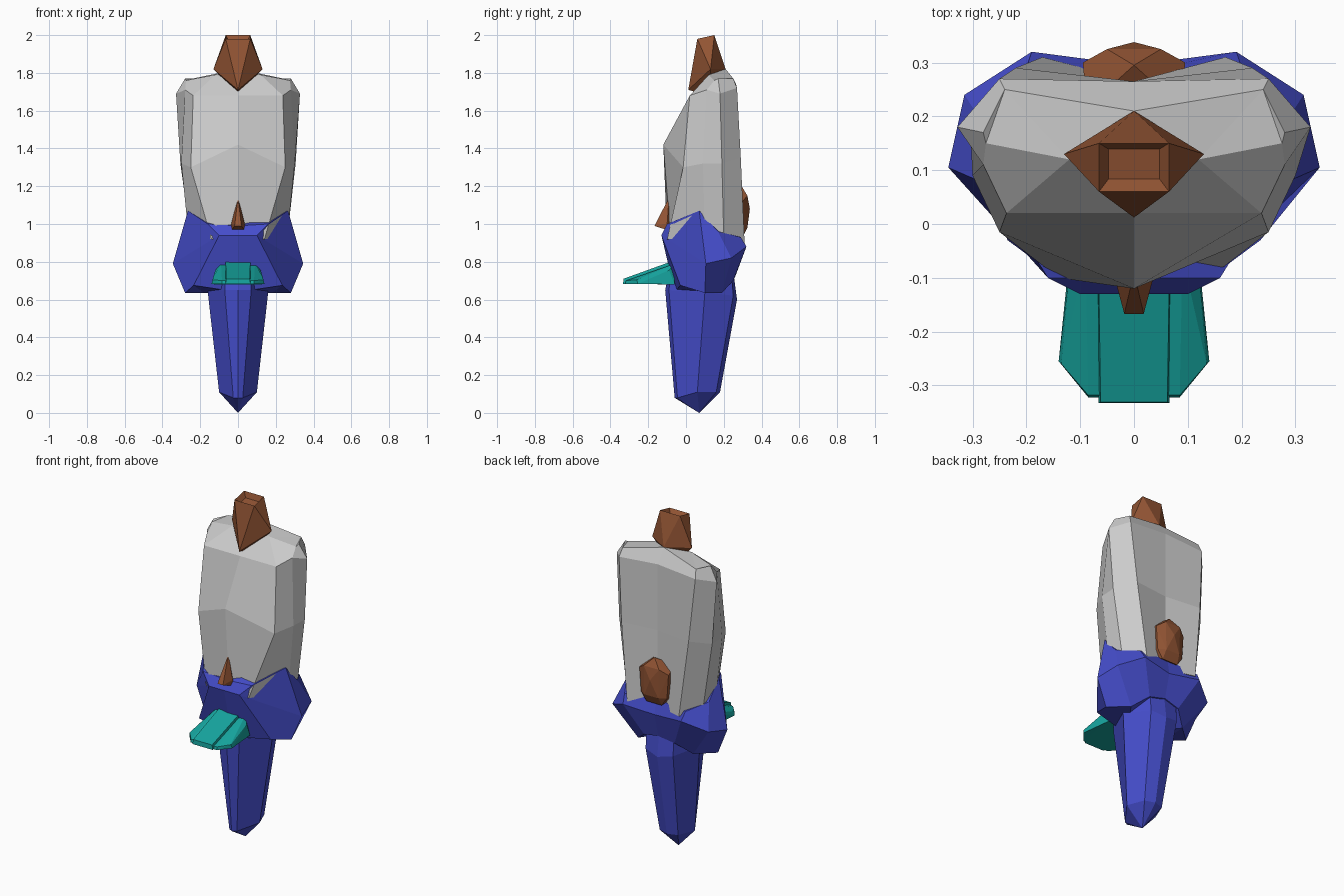
import bpy, bmesh

if "Cube" in bpy.data.objects:
    bpy.data.objects.remove(bpy.data.objects["Cube"])


def material(name, rgb):
    m = bpy.data.materials.new(name)
    m.diffuse_color = (*rgb, 1)
    m.use_nodes = True
    m.node_tree.nodes["Principled BSDF"].inputs["Base Color"].default_value = m.diffuse_color
    return m


GREY = material("light grey", (0.60, 0.60, 0.60))
BLUE = material("royal blue", (0.06, 0.075, 0.60))
BROWN = material("brown", (0.29, 0.09, 0.034))
TEAL = material("teal", (0.008, 0.38, 0.35))


def finish(bm, name, mat):
    bmesh.ops.recalc_face_normals(bm, faces=bm.faces)
    me = bpy.data.meshes.new(name)
    bm.to_mesh(me)
    bm.free()
    me.materials.append(mat)
    ob = bpy.data.objects.new(name, me)
    bpy.context.collection.objects.link(ob)
    return ob


def loft(name, mat, rings, tip=None):
    """Skin half rings (front centre -> back centre), mirrored in x."""
    bm = bmesh.new()
    loops = []
    for half in rings:
        full = list(half) + [(-x, y, z) for x, y, z in reversed(half[1:-1])]
        loops.append([bm.verts.new(p) for p in full])
    n = len(loops[0])
    for a, b in zip(loops, loops[1:]):
        for i in range(n):
            j = (i + 1) % n
            bm.faces.new((a[i], a[j], b[j], b[i]))
    if tip:
        t = bm.verts.new(tip)
        for i in range(n):
            bm.faces.new((loops[0][i], loops[0][(i + 1) % n], t))
    else:
        bm.faces.new(loops[0])
    bm.faces.new(loops[-1])
    bmesh.ops.triangulate(bm, faces=[f for f in bm.faces if len(f.verts) > 4])
    return finish(bm, name, mat)


def hull(name, mat, half, dent=0):
    """Convex hull of points mirrored in x; dent sinks an inset in the top face."""
    bm = bmesh.new()
    for x, y, z in half:
        bm.verts.new((x, y, z))
        if x:
            bm.verts.new((-x, y, z))
    r = bmesh.ops.convex_hull(bm, input=bm.verts)
    junk = [g for g in r["geom_interior"] if isinstance(g, bmesh.types.BMVert)]
    bmesh.ops.delete(bm, geom=list(set(junk)), context="VERTS")
    if dent:
        bm.normal_update()
        top = [f for f in bm.faces if f.normal.z > 0.9 and f.calc_center_median().z > 1.95]
        bmesh.ops.inset_region(bm, faces=top, thickness=0.025, depth=-dent)
    return finish(bm, name, mat)


# torso: broad shoulders, ridged front, slightly hollow back
loft("torso", GREY, [
    [(0, -.08, .90), (.14, -.10, .92), (.26, .10, .92), (.25, .20, .92), (.17, .31, .90), (0, .265, .90)],
    [(0, -.12, 1.42), (.25, -.015, 1.30), (.30, .09, 1.32), (.305, .19, 1.32), (.22, .29, 1.35), (0, .265, 1.35)],
    [(0, .02, 1.68), (.237, .02, 1.68), (.28, .11, 1.71), (.328, .18, 1.69), (.25, .27, 1.72), (0, .265, 1.74)],
    [(0, .09, 1.75), (.12, .12, 1.79), (.275, .15, 1.76), (.28, .17, 1.77), (.24, .25, 1.77), (0, .21, 1.82)],
])

# flared collar around the base of the torso
loft("hip_collar", BLUE, [
    [(0, -.06, .64), (.235, -.03, .675), (.28, .10, .635), (.18, .19, .635), (.10, .25, .70), (0, .26, .72)],
    [(0, -.13, .94), (.10, -.13, .94), (.345, .105, .79), (.315, .24, .82), (.19, .32, .88), (0, .295, .86)],
    [(0, -.10, .99), (.16, -.10, 1.0), (.265, .07, 1.07), (.27, .17, .96), (.20, .29, .93), (0, .28, .95)],
])

# tapered lower spike
loft("lower_spike", BLUE, [
    [(0, -.06, .08), (.025, -.045, .08), (.10, .06, .11), (.06, .16, .11), (0, .18, .11)],
    [(0, -.11, .65), (.07, -.09, .65), (.16, .10, .64), (.09, .25, .62), (0, .27, .60)],
    [(0, -.09, .75), (.07, -.08, .75), (.16, .10, .75), (.09, .24, .75), (0, .25, .75)],
], tip=(0, .07, 0))

# head block with a shallow dent on top
hull("head", BROWN, [
    (0, .012, 1.71), (.13, .13, 1.82), (0, .21, 1.82), (0, .12, 1.68),
    (.065, .06, 1.98), (.065, .15, 2.0)], dent=0.03)

# small peak on the front of the collar
hull("front_peak", BROWN, [
    (.018, -.167, .99), (.036, -.09, .965), (.036, -.10, 1.0), (.012, -.11, 1.07), (0, -.09, 1.14)])

# faceted boss on the back
hull("back_boss", BROWN, [
    (0, .338, 1.08), (.05, .325, 1.15), (.045, .325, .98), (.095, .30, 1.12), (.085, .30, .98),
    (.09, .24, 1.14), (.085, .24, .96), (0, .295, 1.20), (.05, .25, 1.17), (.05, .30, .93)])

# sloping front tongue: wide plate and raised middle lobe
hull("tongue_plate", TEAL, [
    (.085, -.322, .683), (.085, -.318, .70), (.14, -.255, .683), (.135, -.26, .705),
    (.12, -.06, .68), (.12, -.09, .755), (.09, -.06, .79)])
hull("tongue_middle", TEAL, [
    (.066, -.333, .683), (.062, -.331, .71), (.072, -.06, .69), (.066, -.06, .808)])
